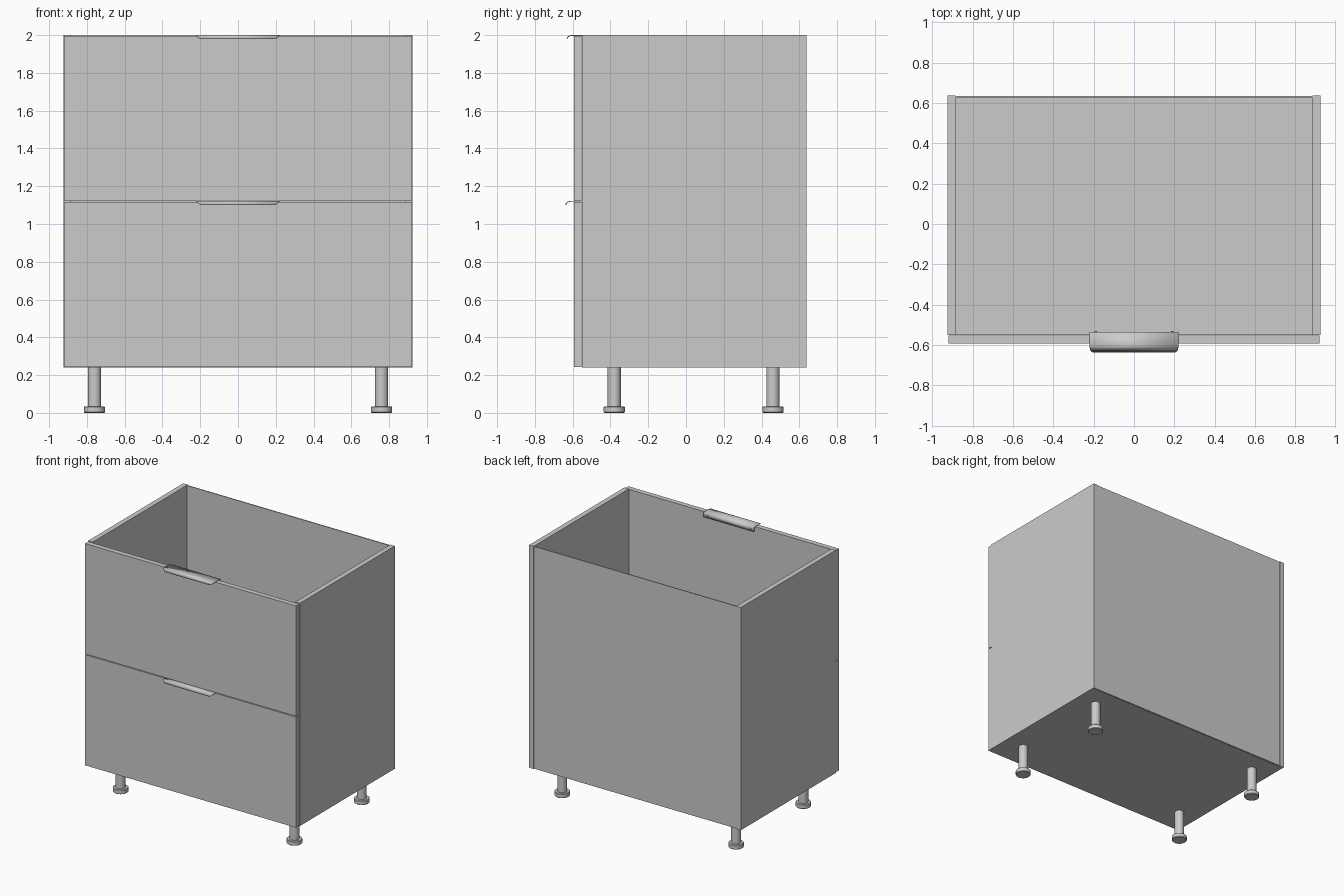
import bpy, bmesh, math

if "Cube" in bpy.data.objects:
    bpy.data.objects.remove(bpy.data.objects["Cube"])


def box(name, x0, x1, y0, y1, z0, z1):
    bm = bmesh.new()
    bmesh.ops.create_cube(bm, size=1)
    for v in bm.verts:
        v.co = ((x0 + x1) / 2 + v.co.x * (x1 - x0),
                (y0 + y1) / 2 + v.co.y * (y1 - y0),
                (z0 + z1) / 2 + v.co.z * (z1 - z0))
    return finish(name, bm)


def finish(name, bm):
    mesh = bpy.data.meshes.new(name)
    bm.to_mesh(mesh)
    bm.free()
    ob = bpy.data.objects.new(name, mesh)
    bpy.context.collection.objects.link(ob)
    return ob


def smooth(ob, angle=35):
    bpy.ops.object.select_all(action='DESELECT')
    ob.select_set(True)
    bpy.context.view_layer.objects.active = ob
    bpy.ops.object.shade_smooth_by_angle(angle=math.radians(angle))


def lathe(name, x, y, profile, n=32):
    # closed surface of revolution from (radius, z) points
    bm = bmesh.new()
    rings = [[bm.verts.new((x + r * math.cos(2 * math.pi * i / n),
                            y + r * math.sin(2 * math.pi * i / n), z))
              for i in range(n)] for r, z in profile]
    for a, b in zip(rings, rings[1:]):
        for i in range(n):
            j = (i + 1) % n
            bm.faces.new((a[i], a[j], b[j], b[i]))
    bm.faces.new(rings[0][::-1])
    bm.faces.new(rings[-1])
    ob = finish(name, bm)
    smooth(ob)
    return ob


def handle(name, top, shift):
    # bent sheet: inner flange, flat tab, lip curling down with clipped corners
    pts = [(-0.537, -0.036, 0.22), (-0.537, 0.0, 0.22), (-0.604 + shift, 0.0, 0.22)]
    for k in range(1, 7):
        a = math.radians(15 * k)
        pts.append((-0.604 + shift - 0.026 * math.sin(a),
                    -0.019 * (1 - math.cos(a)),
                    0.22 - 0.022 * (k / 6) ** 2))
    bm = bmesh.new()
    rows = [(bm.verts.new((-w, y, top + z)), bm.verts.new((w, y, top + z)))
            for y, z, w in pts]
    for a, b in zip(rows, rows[1:]):
        bm.faces.new((a[0], b[0], b[1], a[1]))
    ob = finish(name, bm)
    mod = ob.modifiers.new("sheet", 'SOLIDIFY')
    mod.thickness = 0.004
    mod.offset = 0
    smooth(ob)
    # screw heads on the inner flange
    for side, sx in (("left", -0.19), ("right", 0.19)):
        s = lathe(f"{name}_screw_{side}", 0, 0, [(0.007, 0), (0.007, 0.003), (0.004, 0.005)], 16)
        s.rotation_euler.x = -math.pi / 2
        s.location = (sx, -0.535, top - 0.02)


# Open-topped carcass
for side, s in (("left", -1), ("right", 1)):
    a, b = sorted((s * 0.885, s * 0.925))
    box(f"side_panel_{side}", a, b, -0.55, 0.637, 0.24, 2.0)
box("bottom_panel", -0.885, 0.885, -0.55, 0.626, 0.24, 0.28)
box("back_panel", -0.885, 0.885, 0.626, 0.634, 0.242, 1.998)

# Drawer fronts with a narrow gap between them
box("upper_drawer_front", -0.921, 0.921, -0.593, -0.553, 1.123, 1.995)
box("lower_drawer_front", -0.921, 0.921, -0.593, -0.553, 0.243, 1.117)

# Edge pulls
handle("upper_handle", 1.998, 0.0)
handle("lower_handle", 1.12, -0.006)

# Adjustable legs
leg = [(0.052, 0.0), (0.056, 0.004), (0.056, 0.031), (0.052, 0.035),
       (0.035, 0.035), (0.035, 0.24)]
for row, y in (("front", -0.38), ("back", 0.46)):
    for side, x in (("left", -0.76), ("right", 0.76)):
        lathe(f"{row}_leg_{side}", x, y, leg)
